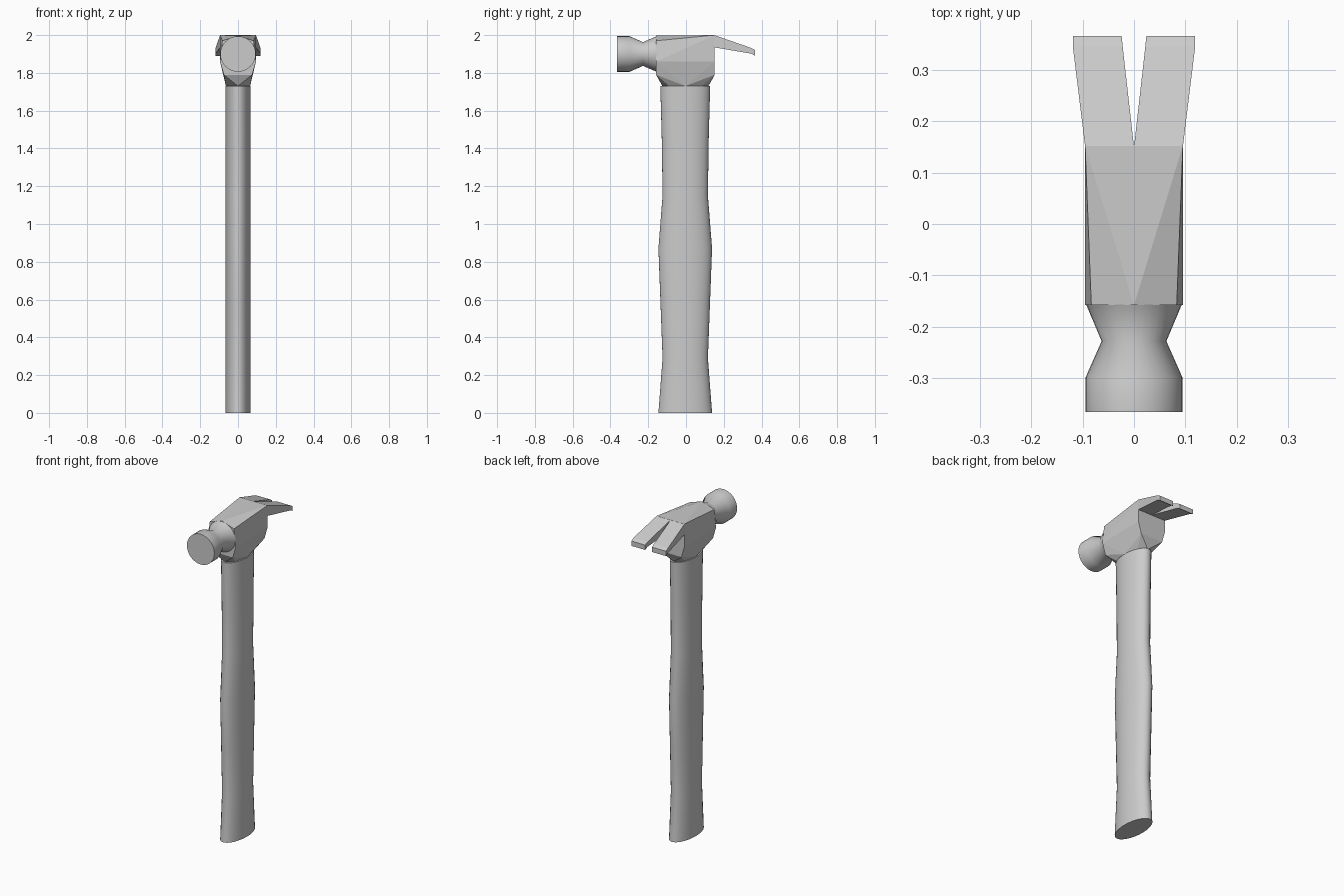
import bpy, bmesh
from math import cos, sin, pi, radians

if "Cube" in bpy.data.objects:
    bpy.data.objects.remove(bpy.data.objects["Cube"])


def finish(name, bm, smooth=None):
    bmesh.ops.recalc_face_normals(bm, faces=bm.faces[:])
    mesh = bpy.data.meshes.new(name)
    bm.to_mesh(mesh)
    bm.free()
    ob = bpy.data.objects.new(name, mesh)
    bpy.context.collection.objects.link(ob)
    if smooth:
        bpy.ops.object.select_all(action='DESELECT')
        ob.select_set(True)
        bpy.context.view_layer.objects.active = ob
        bpy.ops.object.shade_smooth_by_angle(angle=radians(smooth))
    return ob


def loft(name, rings, smooth=None):
    """Skin a list of equal-length point rings and cap both ends."""
    bm = bmesh.new()
    loops = [[bm.verts.new(p) for p in ring] for ring in rings]
    n = len(loops[0])
    for a, b in zip(loops, loops[1:]):
        for i in range(n):
            j = (i + 1) % n
            bm.faces.new((a[i], a[j], b[j], b[i]))
    bm.faces.new(loops[0])
    bm.faces.new(loops[-1])
    return finish(name, bm, smooth)


def circle(n):
    return [(cos(2 * pi * i / n), sin(2 * pi * i / n)) for i in range(n)]


# Handle: oval section with a swelling grip (z, half depth)
grip = [(0, 0.142), (0.29, 0.12), (0.58, 0.131), (0.87, 0.142),
        (1.15, 0.12), (1.44, 0.124), (1.73, 0.132)]
loft("handle", [[(0.066 * c, -0.004 + d * s, z) for c, s in circle(32)]
                for z, d in grip], 40)

# Striking face and waisted neck (y, radius)
neck = [(-0.366, 0.094), (-0.298, 0.094), (-0.228, 0.063), (-0.157, 0.093)]
loft("striking_face", [[(r * c, y, 1.9 + r * s) for c, s in circle(32)]
                       for y, r in neck], 60)

# Head block: faceted convex body tapering down to the handle
front, back = -0.158, 0.152
points = [(0.064 * c, -0.003 + 0.122 * s, 1.73) for c, s in circle(8)]
points.append((0, front, 1.997))
for s in (-1, 1):
    for y in (front, back):
        points += [(s * 0.075, y, 1.79), (s * 0.095, y, 1.86)]
    points += [(s * 0.083, front, 1.97), (s * 0.095, back, 2.0)]
bm = bmesh.new()
for p in points:
    bm.verts.new(p)
bmesh.ops.convex_hull(bm, input=bm.verts[:])
bmesh.ops.dissolve_limit(bm, angle_limit=radians(1), verts=bm.verts[:], edges=bm.edges[:])
finish("head_block", bm)

# Split claw: one prong mirrored (y, inner x, outer x, bottom z, top z)
prong = [(0.150, 0.0, 0.095, 1.935, 2.0),
         (0.345, 0.022, 0.119, 1.902, 1.932),
         (0.366, 0.024, 0.119, 1.89, 1.92)]
for side, s in (("left", -1), ("right", 1)):
    loft("claw_" + side, [[(s * a, y, lo), (s * b, y, lo), (s * b, y, hi), (s * a, y, hi)]
                          for y, a, b, lo, hi in prong])
